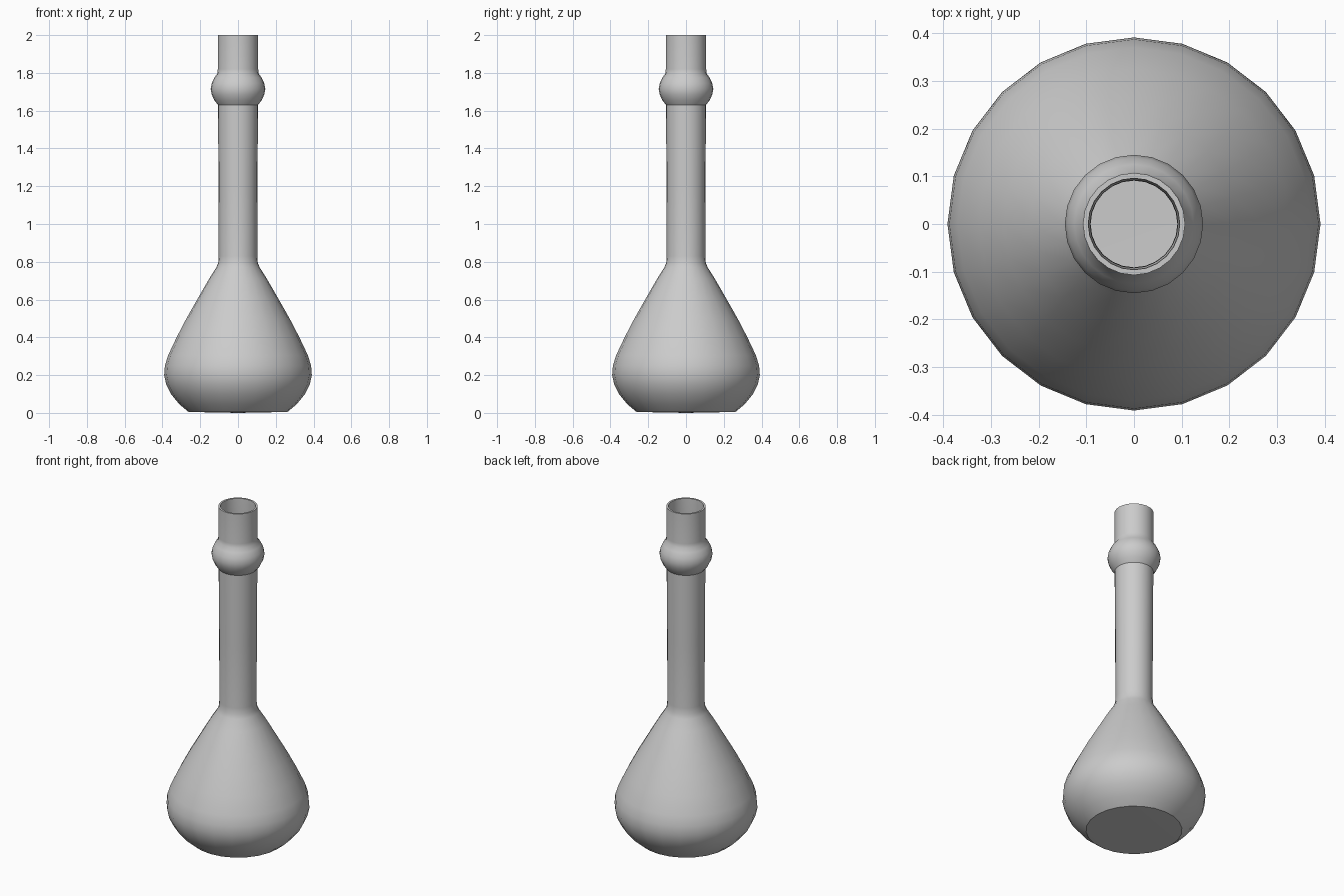
import bpy, bmesh, math

if "Cube" in bpy.data.objects:
    bpy.data.objects.remove(bpy.data.objects["Cube"])

SIDES = 24

# Outer profile (radius, height), from base to rim
PROFILE = [
    (0.262, 0.005), (0.31, 0.045), (0.355, 0.10), (0.38, 0.15), (0.391, 0.20),
    (0.387, 0.25), (0.37, 0.305), (0.325, 0.40), (0.273, 0.50), (0.216, 0.60),
    (0.153, 0.71), (0.115, 0.77), (0.105, 0.795), (0.102, 0.83), (0.103, 1.20),
    (0.106, 1.63), (0.125, 1.655), (0.139, 1.685), (0.145, 1.715),
    (0.139, 1.745), (0.125, 1.775), (0.109, 1.797), (0.107, 1.82), (0.107, 2.0),
]

# Lathe the glass body
bm = bmesh.new()
rings = []
for r, z in PROFILE:
    rings.append([bm.verts.new((r * math.cos(2 * math.pi * i / SIDES),
                                r * math.sin(2 * math.pi * i / SIDES), z))
                  for i in range(SIDES)])
for a, b in zip(rings, rings[1:]):
    for i in range(SIDES):
        j = (i + 1) % SIDES
        bm.faces.new((a[i], a[j], b[j], b[i]))

# Base, very slightly domed down to the ground
centre = bm.verts.new((0, 0, 0))
for i in range(SIDES):
    bm.faces.new((rings[0][(i + 1) % SIDES], rings[0][i], centre))

mesh = bpy.data.meshes.new("flask")
bm.to_mesh(mesh)
bm.free()
flask = bpy.data.objects.new("flask", mesh)
bpy.context.collection.objects.link(flask)

# Wall thickness, open at the mouth
wall = flask.modifiers.new("wall", 'SOLIDIFY')
wall.thickness = 0.011
wall.offset = -1
wall.use_even_offset = True

bpy.context.view_layer.objects.active = flask
flask.select_set(True)
bpy.ops.object.modifier_apply(modifier="wall")
bpy.ops.object.shade_smooth_by_angle(angle=math.radians(35))
